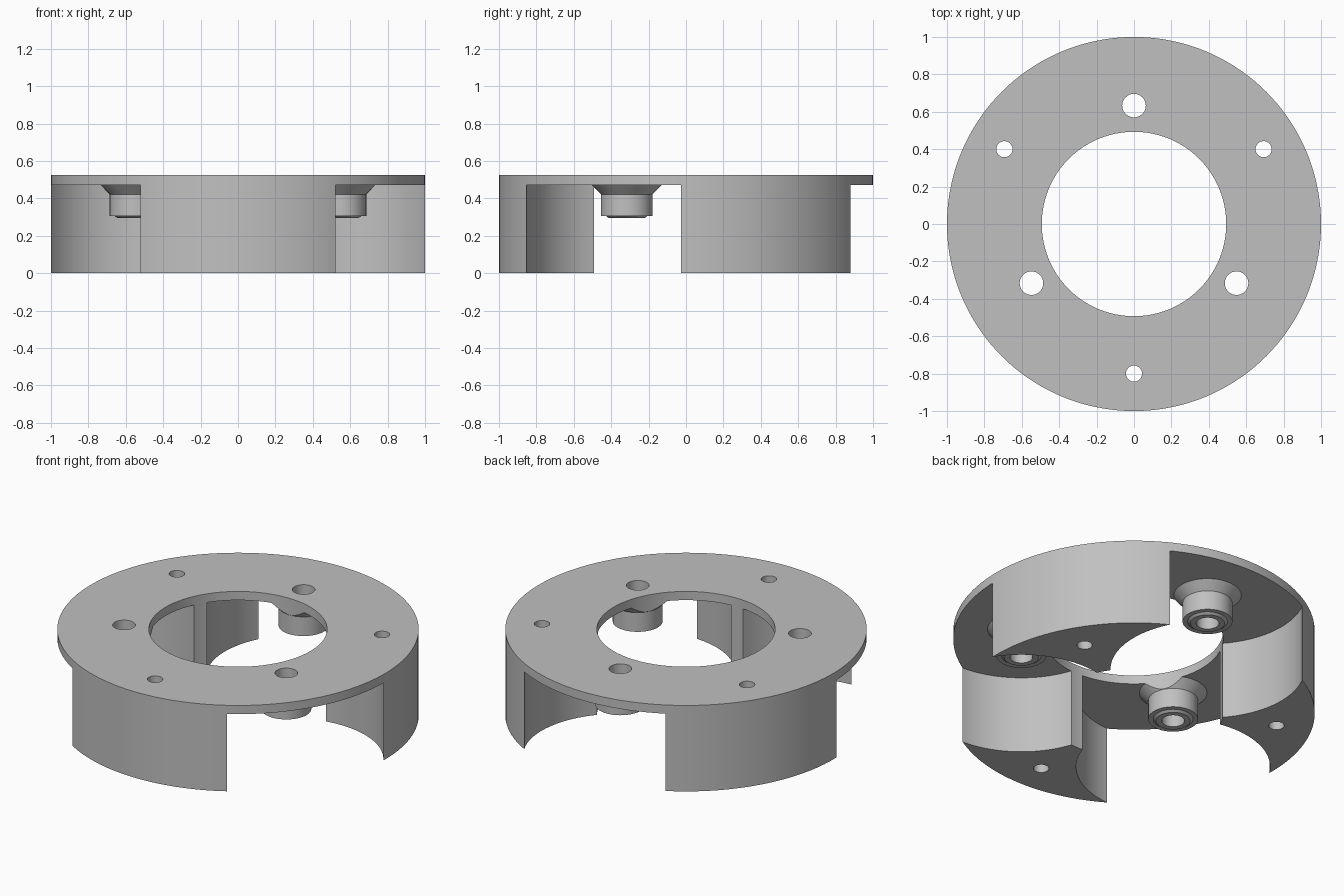
import bpy, bmesh, math

if "Cube" in bpy.data.objects:
    bpy.data.objects.remove(bpy.data.objects["Cube"])

R_OUT, R_BORE, H, PLATE_Z = 1.0, 0.493, 0.525, 0.472
BOSS_R, SCREW_R = 0.633, 0.80

grey = bpy.data.materials.new("light_grey")
grey.diffuse_color = (0.53, 0.53, 0.53, 1)
grey.use_nodes = True
grey.node_tree.nodes["Principled BSDF"].inputs["Base Color"].default_value = grey.diffuse_color


def polar(r, deg):
    return r * math.cos(math.radians(deg)), r * math.sin(math.radians(deg))


def lathe(name, profile, xy=(0, 0), segs=64):
    """Solid of revolution from (radius, z) pairs listed bottom to top."""
    bm = bmesh.new()
    rings = [[bm.verts.new((xy[0] + r * math.cos(2 * math.pi * i / segs),
                            xy[1] + r * math.sin(2 * math.pi * i / segs), z))
              for i in range(segs)] for r, z in profile]
    for a, b in zip(rings, rings[1:]):
        for i in range(segs):
            j = (i + 1) % segs
            bm.faces.new((a[i], a[j], b[j], b[i]))
    bm.faces.new(rings[0][::-1])
    bm.faces.new(rings[-1])
    me = bpy.data.meshes.new(name)
    bm.to_mesh(me)
    bm.free()
    me.materials.append(grey)
    ob = bpy.data.objects.new(name, me)
    bpy.context.collection.objects.link(ob)
    return ob


def combine(target, tool, operation):
    """Apply a boolean and discard the tool."""
    bpy.context.view_layer.objects.active = target
    mod = target.modifiers.new("cut", 'BOOLEAN')
    mod.operation, mod.solver, mod.object = operation, 'EXACT', tool
    bpy.ops.object.modifier_apply(modifier=mod.name)
    bpy.data.objects.remove(tool)


# full-height drum that becomes the top plate and three legs
body = lathe("mounting_ring", [(R_OUT, 0), (R_OUT, H)], segs=144)

# round clearance pockets between the legs
for a in (90, 210, 330):
    pocket = lathe("pocket_cutter", [(0.537, -0.1), (0.537, PLATE_Z)], polar(BOSS_R, a), 96)
    combine(body, pocket, 'DIFFERENCE')

# stepped bosses with a flared root hanging under the plate
boss_profile = [(0.095, 0.294), (0.11, 0.305), (0.138, 0.305), (0.138, 0.422),
                (0.187, PLATE_Z), (0.187, 0.50)]
for a in (90, 210, 330):
    combine(body, lathe("boss", boss_profile, polar(BOSS_R, a)), 'UNION')

# central bore, boss holes and screw holes through the legs
combine(body, lathe("bore_cutter", [(R_BORE, -0.1), (R_BORE, 0.7)], segs=128), 'DIFFERENCE')
for a in (90, 210, 330):
    hole = lathe("boss_hole", [(0.063, -0.1), (0.063, 0.7)], polar(BOSS_R, a), 48)
    combine(body, hole, 'DIFFERENCE')
    hole = lathe("screw_hole", [(0.043, -0.1), (0.043, 0.7)], polar(SCREW_R, a + 180), 40)
    combine(body, hole, 'DIFFERENCE')

# smooth curved walls with crisp edges
body.select_set(True)
bpy.context.view_layer.objects.active = body
bpy.ops.object.shade_smooth_by_angle(angle=math.radians(25))
